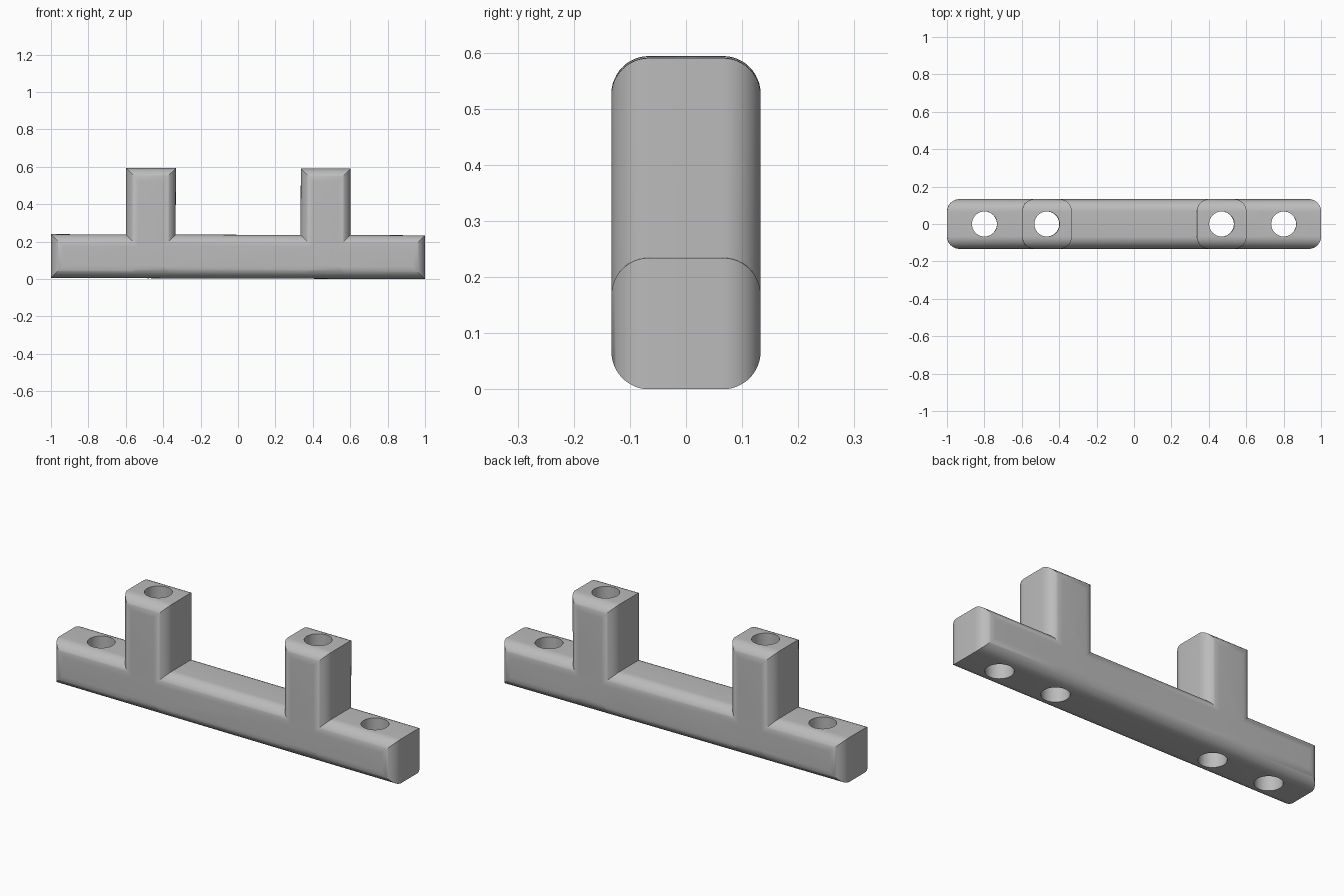
import bpy
import bmesh
from math import cos, sin, pi, radians
from mathutils import Matrix, Vector

if "Cube" in bpy.data.objects:
    bpy.data.objects.remove(bpy.data.objects["Cube"])

HALF_W, BASE_H, POST_H = 0.133, 0.234, 0.589
ROUND, HOLE_R, TILT = 0.067, 0.067, 0.003

grey = bpy.data.materials.new("light_grey")
grey.use_nodes = True
grey.diffuse_color = (0.5, 0.5, 0.5, 1)
grey.node_tree.nodes["Principled BSDF"].inputs["Base Color"].default_value = (0.5, 0.5, 0.5, 1)


def rounded_rect(w, h, r, steps=12):
    """Outline of a centred rectangle with rounded corners."""
    points = []
    for i, (sx, sy) in enumerate(((1, 1), (-1, 1), (-1, -1), (1, -1))):
        for k in range(steps + 1):
            a = (i + k / steps) * pi / 2
            points.append((sx * (w / 2 - r) + r * cos(a), sy * (h / 2 - r) + r * sin(a)))
    return points


def prism(name, outline, depth, centre, along_x=False):
    """Extrude an outline along z, or along x with the outline in the yz plane."""
    bm = bmesh.new()
    face = bm.faces.new([bm.verts.new((u, v, -depth / 2)) for u, v in outline])
    top = bmesh.ops.extrude_face_region(bm, geom=[face])["geom"]
    bmesh.ops.translate(bm, vec=(0, 0, depth),
                        verts=[v for v in top if isinstance(v, bmesh.types.BMVert)])
    if along_x:
        for v in bm.verts:
            v.co = Vector((v.co.z, v.co.x, v.co.y))
    bmesh.ops.translate(bm, vec=centre, verts=bm.verts)
    bmesh.ops.recalc_face_normals(bm, faces=bm.faces)
    mesh = bpy.data.meshes.new(name)
    bm.to_mesh(mesh)
    bm.free()
    mesh.materials.append(grey)
    ob = bpy.data.objects.new(name, mesh)
    bpy.context.collection.objects.link(ob)
    return ob


def combine(ob, other, operation):
    """Apply a boolean and remove the second object."""
    mod = ob.modifiers.new("combine", 'BOOLEAN')
    mod.operation, mod.solver, mod.object = operation, 'EXACT', other
    bpy.context.view_layer.update()
    result = bpy.data.meshes.new_from_object(ob.evaluated_get(bpy.context.evaluated_depsgraph_get()))
    ob.modifiers.clear()
    ob.data = result
    bpy.data.objects.remove(other)


def rounded_block(name, x, length, z0, z1, profile_z0):
    """Block rounded both in plan and in its side profile."""
    block = prism(name, rounded_rect(length, 2 * HALF_W, ROUND), z1 - z0 + 0.2,
                  (x, 0, (z0 + z1) / 2))
    side = prism("side_profile", rounded_rect(2 * HALF_W, z1 - profile_z0, ROUND),
                 length + 0.2, (x, 0, (z1 + profile_z0) / 2), along_x=True)
    combine(block, side, 'INTERSECT')
    return block


# Base bar with two upright posts
bracket = rounded_block("bracket", 0, 2, 0, BASE_H, 0)
for sign in (-1, 1):
    post = rounded_block("post", sign * 0.467, 2 * HALF_W, 0, POST_H, 0)
    combine(bracket, post, 'UNION')

# Vertical through holes in the bar ends and the posts
circle = [(HOLE_R * cos(2 * pi * i / 48), HOLE_R * sin(2 * pi * i / 48)) for i in range(48)]
for x in (-0.8, -0.467, 0.467, 0.8):
    combine(bracket, prism("hole", circle, 2, (x, 0, 0.3)), 'DIFFERENCE')

# Slight lean so that the bar's left end touches the floor
bracket.data.transform(Matrix.Translation((0, 0, TILT)) @ Matrix.Rotation(TILT, 4, 'Y'))

bpy.ops.object.select_all(action='DESELECT')
bracket.select_set(True)
bpy.context.view_layer.objects.active = bracket
bpy.ops.object.shade_smooth_by_angle(angle=radians(30))
